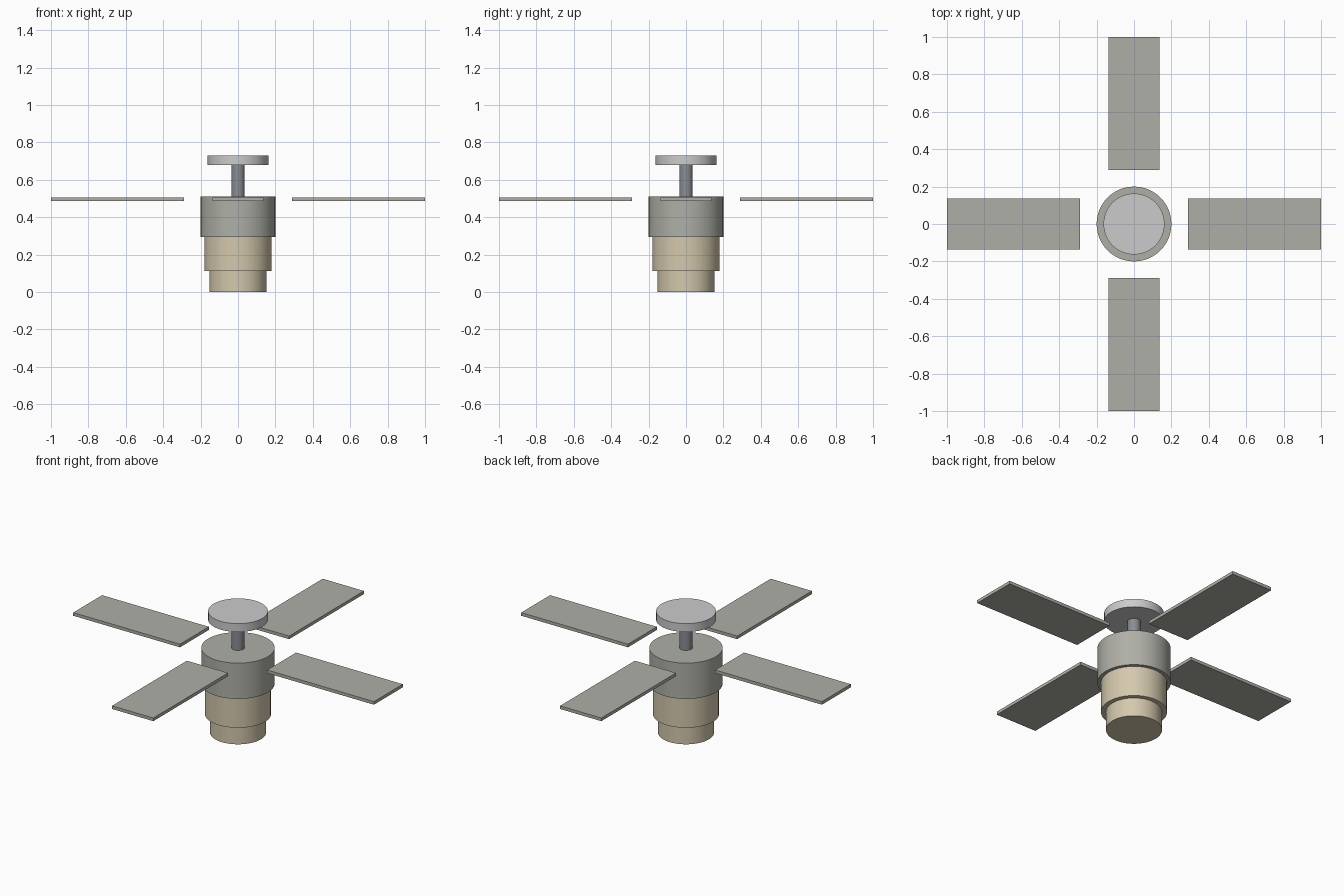
import bpy
from math import pi, radians

if "Cube" in bpy.data.objects:
    bpy.data.objects.remove(bpy.data.objects["Cube"])


def material(name, rgb):
    m = bpy.data.materials.new(name)
    m.diffuse_color = (*rgb, 1)
    m.use_nodes = True
    m.node_tree.nodes["Principled BSDF"].inputs["Base Color"].default_value = m.diffuse_color
    return m


warm_grey = material("warm_grey", (0.43, 0.43, 0.39))
steel = material("steel", (0.25, 0.27, 0.30))
cream = material("cream", (0.66, 0.58, 0.42))


def drum(name, radius, z0, z1, mat=None, sides=48):
    bpy.ops.mesh.primitive_cylinder_add(vertices=sides, radius=radius, depth=z1 - z0,
                                        location=(0, 0, (z0 + z1) / 2))
    ob = bpy.context.object
    ob.name = name
    if mat:
        ob.data.materials.append(mat)
    bpy.ops.object.shade_smooth_by_angle(angle=radians(30))
    return ob


# Stacked body, from the lamp up to the ceiling plate
drum("lower_lamp_shade", 0.153, 0.0, 0.112, cream)
drum("upper_lamp_shade", 0.18, 0.112, 0.295, cream)
drum("motor_housing", 0.2, 0.295, 0.51, warm_grey)
drum("down_rod", 0.036, 0.51, 0.68, steel)
drum("ceiling_plate", 0.163, 0.68, 0.73)

# Four flat blades, set clear of the housing
bpy.ops.mesh.primitive_cube_add(size=1)
blade = bpy.context.object
blade.name = "blade_1"
for v in blade.data.vertices:
    v.co = (0.645 + v.co.x * 0.71, v.co.y * 0.274, 0.496 + v.co.z * 0.019)
blade.data.materials.append(warm_grey)
for i in range(1, 4):
    copy = blade.copy()
    copy.name = f"blade_{i + 1}"
    copy.rotation_euler.z = i * pi / 2
    bpy.context.collection.objects.link(copy)
